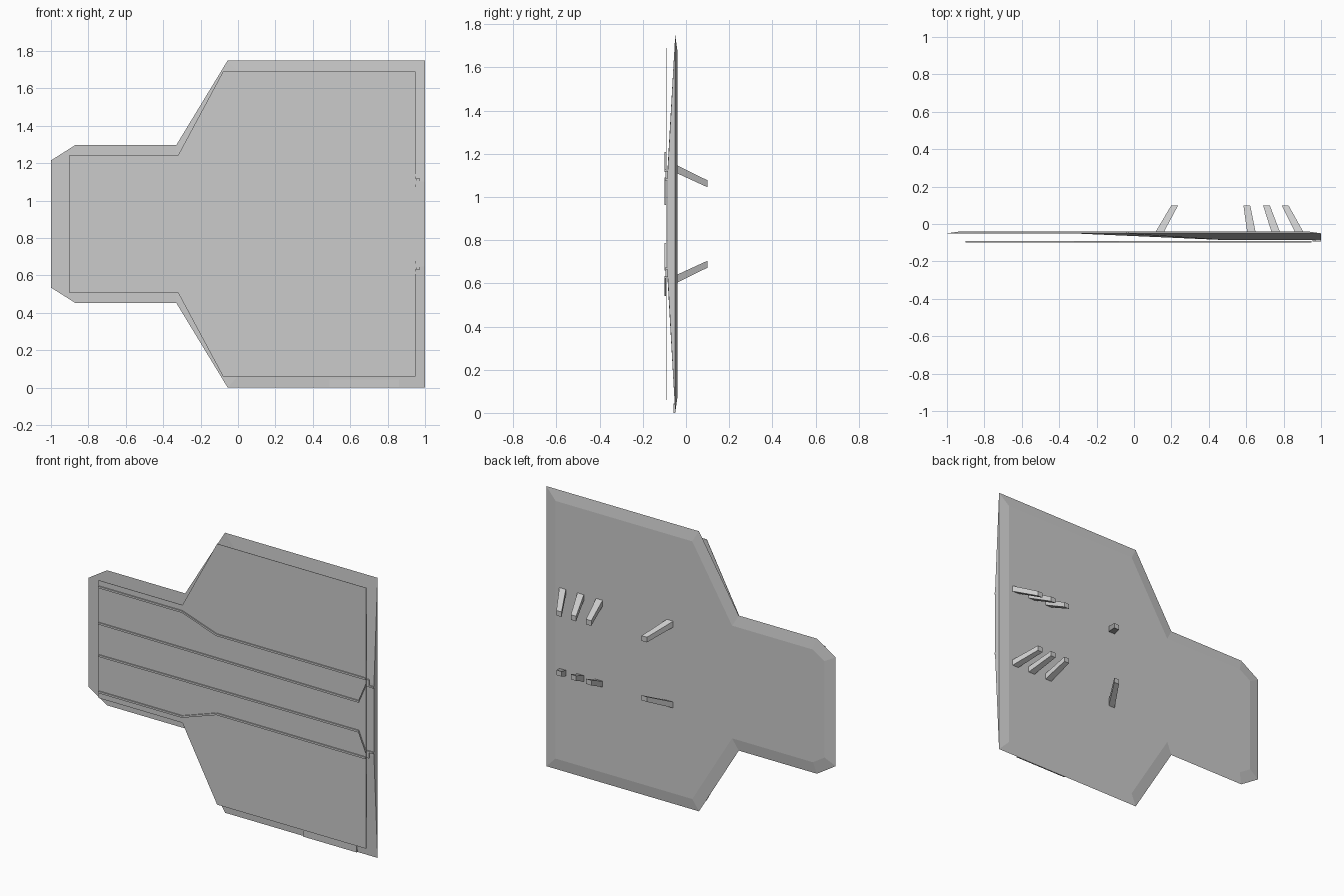
import bpy, bmesh

if "Cube" in bpy.data.objects:
    bpy.data.objects.remove(bpy.data.objects["Cube"])

H = 1.75  # full height, parts mirror about H / 2


def flip(pts):
    return [(x, H - z) for x, z in pts]


def make(name, verts, faces):
    bm = bmesh.new()
    vs = [bm.verts.new(v) for v in verts]
    for f in faces:
        bm.faces.new([vs[i] for i in f])
    bmesh.ops.recalc_face_normals(bm, faces=bm.faces[:])
    me = bpy.data.meshes.new(name)
    bm.to_mesh(me)
    bm.free()
    ob = bpy.data.objects.new(name, me)
    bpy.context.collection.objects.link(ob)
    return ob


def prism(name, pts, y0, y1):
    n = len(pts)
    verts = [(x, y0, z) for x, z in pts] + [(x, y1, z) for x, z in pts]
    faces = [range(n), range(n, 2 * n)]
    faces += [(i, (i + 1) % n, (i + 1) % n + n, i + n) for i in range(n)]
    return make(name, verts, faces)


def rail(name, path, w=0.012):
    # strip of constant height following a bent path
    return prism(name, [(x, z + w / 2) for x, z in path] +
                 [(x, z - w / 2) for x, z in reversed(path)], -0.099, -0.091)


# Hull: thin plate with a shallow front bulge and a softly bevelled back
half = [(-1, 1.215), (-0.87, 1.297), (-0.33, 1.297), (-0.055, H), (1, H)]
outline = half + flip(half)[::-1]
bulge = [(0.49, 1.12), (0.86, 1.12), (0.86, 0.63), (0.49, 0.63),
         (1, 1.1), (1, 0.65)]
verts = [(x, -0.05, z) for x, z in outline] + [(x, -0.086, z) for x, z in bulge]
A, B, C, D, E, F = range(10, 16)
faces = [(3, 4, B, A), (4, E, B), (E, F, C, B), (F, 5, C), (5, 6, D, C),
         (A, B, C, D), (2, 3, A), (6, 7, D), (7, 2, A, D),
         (0, 1, 2, 7, 8, 9), (4, E, F, 5), tuple(range(10))]
hull = make("hull", verts, faces)
bm = bmesh.new()
bm.from_mesh(hull.data)
back = max(bm.faces, key=lambda f: len(f.verts))
bmesh.ops.inset_region(bm, faces=[back], thickness=0.07, use_even_offset=True)
for v in back.verts:
    v.co.y = -0.04
bm.to_mesh(hull.data)
bm.free()

# Front panel: very thin sheet standing off the hull
half = [(-0.9, 1.243), (-0.32, 1.243), (-0.08, 1.69), (0.95, 1.69)]
prism("front_panel", half + flip(half)[::-1], -0.092, -0.09)

# Rails on the panel, upper and lower
outer = [(-0.9, 1.203), (-0.32, 1.203), (-0.08, 1.122), (0.95, 1.122)]
inner = [(-0.9, 0.976), (0.9, 0.968), (0.95, 1.085)]
for side, f in (("upper", lambda p: p), ("lower", flip)):
    rail(side + "_outer_rail", f(outer))
    rail(side + "_inner_rail", f(inner))
    # Small bracket at the rear edge
    prism(side + "_bracket", f([(0.955, 1.12), (0.97, 1.12), (0.97, 1.085),
                                (1, 1.085), (1, 1.075), (0.955, 1.075)]),
          -0.094, -0.084)

# Small flap on the bottom edge
prism("bottom_flap", [(0.49, 0), (0.86, 0), (0.86, 0.043), (0.49, 0.043)],
      -0.058, -0.05)

# Slanted struts on the back: base x, tip x, mirrored in height
box = [(0, 1, 2, 3), (4, 5, 6, 7), (0, 1, 5, 4), (1, 2, 6, 5),
       (2, 3, 7, 6), (3, 0, 4, 7)]
for i, (bx, tx) in enumerate([(0.115, 0.20), (0.605, 0.585),
                              (0.735, 0.69), (0.86, 0.79)]):
    for side in ("upper", "lower"):
        vs = []
        for x0, w, y, z0, z1 in ((bx, 0.045, -0.042, 1.11, 1.147),
                                 (tx, 0.036, 0.1, 1.045, 1.077)):
            vs += [(x0, y, z0), (x0 + w, y, z0), (x0 + w, y, z1), (x0, y, z1)]
        if side == "lower":
            vs = [(x, y, H - z) for x, y, z in vs]
        make(f"{side}_strut_{i}", vs, box)
